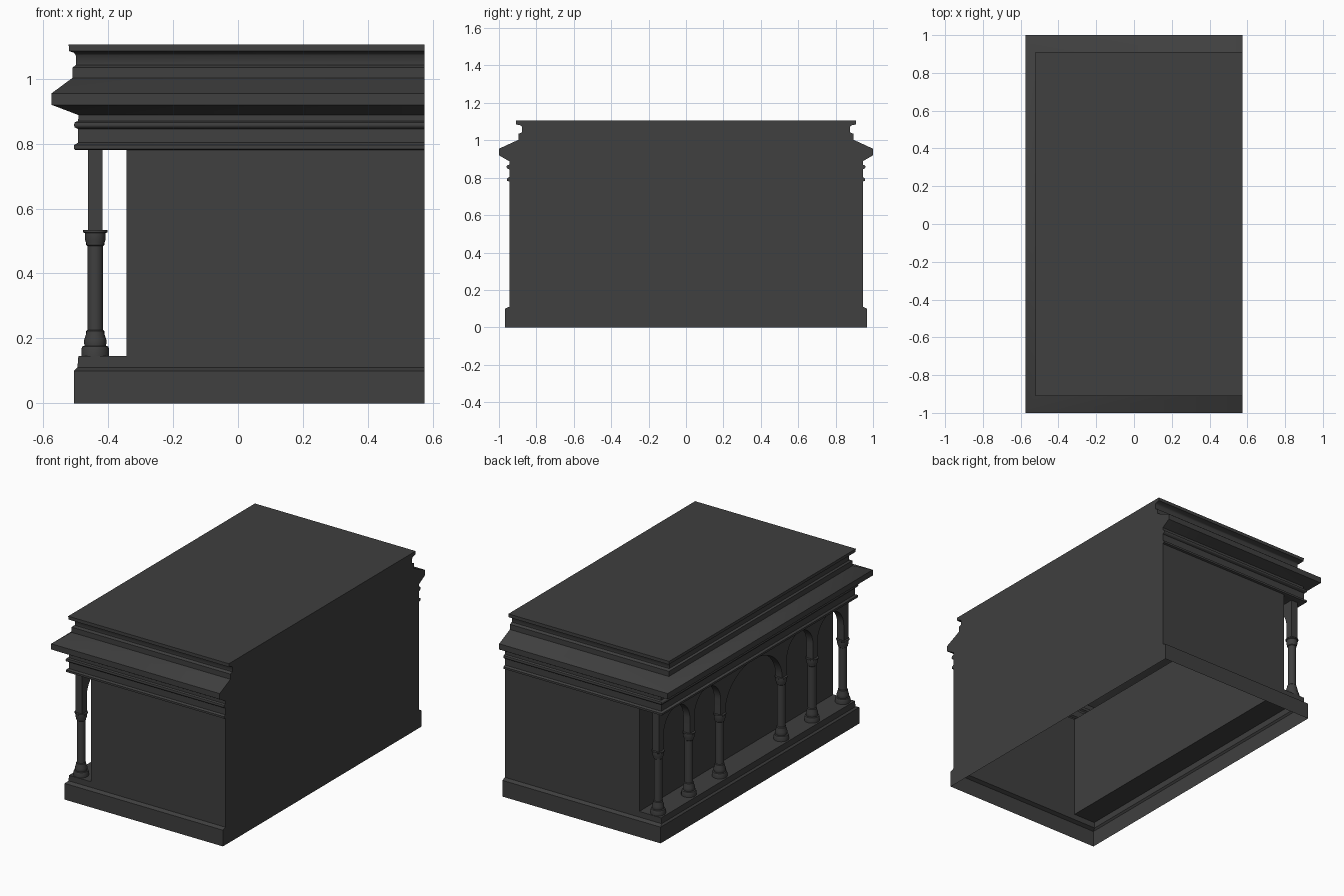
import bpy, bmesh, math

if "Cube" in bpy.data.objects:
    bpy.data.objects.remove(bpy.data.objects["Cube"])

RIGHT = 0.575          # flat cut face on the +x side
WALL_X = -0.343        # recessed wall behind the arcade
COL_X = -0.44

mat = bpy.data.materials.new("dark_stone")
mat.diffuse_color = (0.05, 0.05, 0.05, 1)
mat.use_nodes = True
mat.node_tree.nodes["Principled BSDF"].inputs["Base Color"].default_value = mat.diffuse_color


def finish(bm, name, angle=30):
    bmesh.ops.recalc_face_normals(bm, faces=bm.faces)
    me = bpy.data.meshes.new(name)
    bm.to_mesh(me)
    bm.free()
    ob = bpy.data.objects.new(name, me)
    bpy.context.collection.objects.link(ob)
    me.materials.append(mat)
    bpy.ops.object.select_all(action='DESELECT')
    ob.select_set(True)
    bpy.context.view_layer.objects.active = ob
    bpy.ops.object.shade_smooth_by_angle(angle=math.radians(angle))
    return ob


def loft(bm, profile):
    """Stack rings (left reach, front/back reach, z); the right side stays flat."""
    rings = []
    for x, y, z in profile:
        rings.append([bm.verts.new(p) for p in
                      ((RIGHT, -y, z), (RIGHT, y, z), (-x, y, z), (-x, -y, z))])
    for a, b in zip(rings, rings[1:]):
        for i in range(4):
            j = (i + 1) % 4
            bm.faces.new((a[i], a[j], b[j], b[i]))
    return rings


def portico_strip(bm, ring):
    """Horizontal strip over the portico, from the ring's left edge to the wall."""
    back, front = ring[2], ring[3]
    a = bm.verts.new((WALL_X, front.co.y, front.co.z))
    b = bm.verts.new((WALL_X, back.co.y, back.co.z))
    bm.faces.new((front, a, b, back))


# plinth, open underneath, with the portico floor
bm = bmesh.new()
rings = loft(bm, [(0.505, 0.968, 0), (0.505, 0.968, 0.10),
                  (0.495, 0.945, 0.11), (0.492, 0.945, 0.145)])
portico_strip(bm, rings[-1])
finish(bm, "plinth")

# main walls
bm = bmesh.new()
loft(bm, [(-WALL_X, 0.945, 0.145), (-WALL_X, 0.945, 0.78)])
finish(bm, "walls")

# entablature and cornice with flat roof and portico ceiling
bm = bmesh.new()
rings = loft(bm, [
    (0.500, 0.945, 0.780), (0.505, 0.957, 0.784), (0.505, 0.957, 0.796),
    (0.493, 0.945, 0.803), (0.493, 0.945, 0.845), (0.503, 0.957, 0.850),
    (0.506, 0.960, 0.858), (0.503, 0.957, 0.866), (0.493, 0.945, 0.870),
    (0.491, 0.945, 0.888), (0.575, 1.000, 0.920), (0.575, 1.000, 0.955),
    (0.510, 0.895, 1.003), (0.510, 0.895, 1.035), (0.500, 0.877, 1.042),
    (0.500, 0.877, 1.072), (0.505, 0.885, 1.080), (0.520, 0.910, 1.085),
    (0.522, 0.910, 1.105)])
bm.faces.new(rings[-1])
portico_strip(bm, rings[0])
finish(bm, "cornice", 50)

# columns, turned from one profile
COLUMNS = (-0.9, -0.6, -0.3, 0.3, 0.6, 0.9)
TURNED = [(0, 0.145), (0.043, 0.145), (0.043, 0.166), (0.040, 0.175),
          (0.033, 0.177), (0.034, 0.184), (0.034, 0.196), (0.028, 0.215),
          (0.028, 0.222), (0.024, 0.226), (0.024, 0.484), (0.028, 0.488),
          (0.028, 0.494), (0.032, 0.504), (0.032, 0.524), (0.037, 0.527),
          (0.037, 0.534), (0, 0.534)]
for n, cy in enumerate(COLUMNS):
    bm = bmesh.new()
    vs = [bm.verts.new((COL_X + r, cy, z)) for r, z in TURNED]
    edges = [bm.edges.new(p) for p in zip(vs, vs[1:])]
    bmesh.ops.spin(bm, geom=vs + edges, cent=(COL_X, cy, 0), axis=(0, 0, 1),
                   angle=2 * math.pi, steps=20)
    bmesh.ops.remove_doubles(bm, verts=bm.verts, dist=1e-5)
    finish(bm, f"column_{n + 1}", 40)

# arcade: piers and round arches cut from one slab
HALF = 0.0225
outline = []
for n, cy in enumerate(COLUMNS):
    outline += [(cy - HALF, 0.53), (cy + HALF, 0.53)]
    if n < 5:
        mid = (cy + COLUMNS[n + 1]) / 2
        rad = (COLUMNS[n + 1] - cy) / 2 - HALF
        spring = 0.755 - min(rad, 0.22)
        rise = 0.755 - spring
        for k in range(25):
            t = math.pi * k / 24
            outline.append((mid - rad * math.cos(t), spring + rise * math.sin(t)))
outline += [(0.9225, 0.782), (-0.9225, 0.782)]
bm = bmesh.new()
face = bm.faces.new([bm.verts.new((COL_X - 0.0225, y, z)) for y, z in outline])
ext = bmesh.ops.extrude_face_region(bm, geom=[face], use_keep_orig=True)
bmesh.ops.translate(bm, vec=(0.045, 0, 0),
                    verts=[v for v in ext["geom"] if isinstance(v, bmesh.types.BMVert)])
finish(bm, "arcade")
